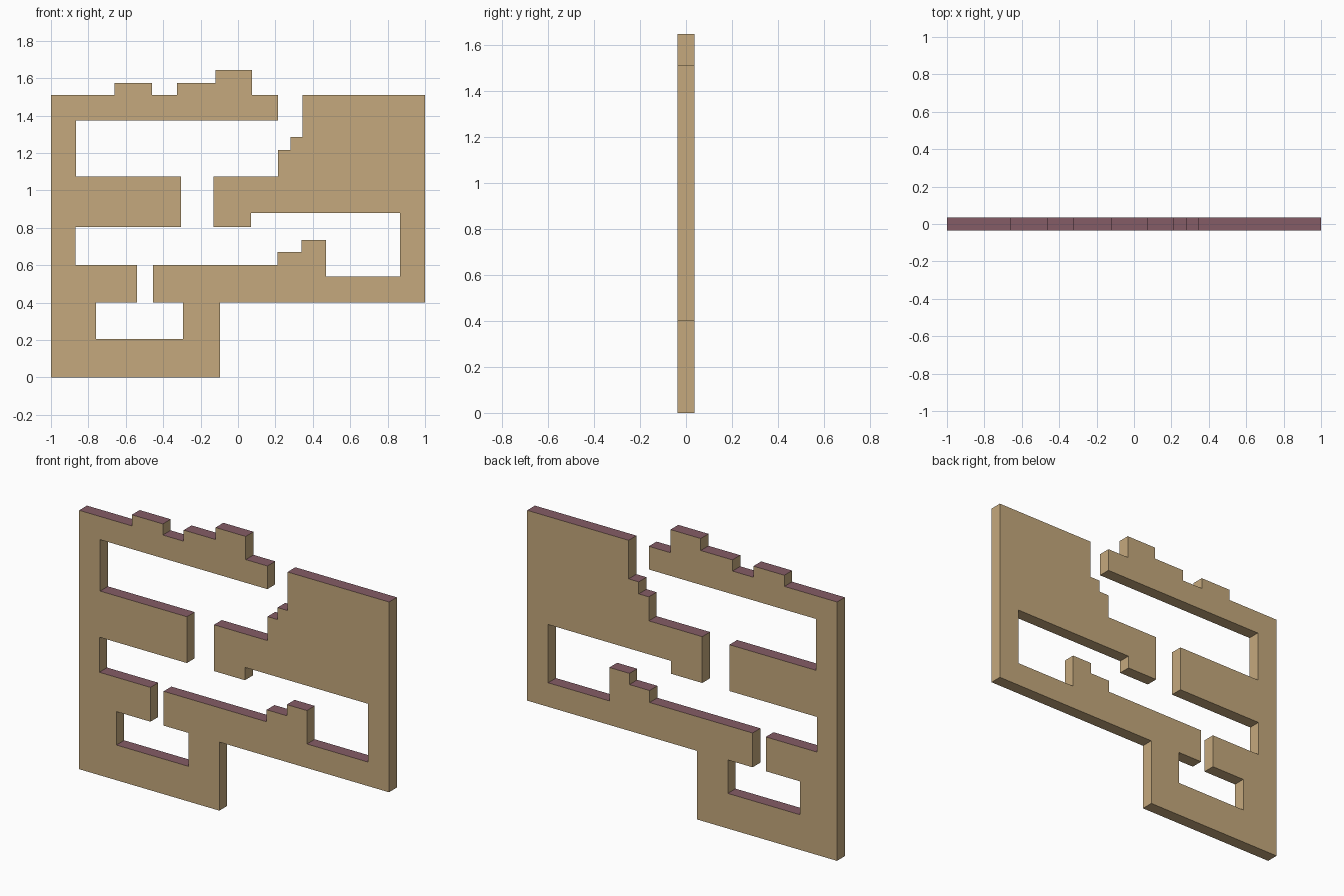
import bpy
import bmesh

if "Cube" in bpy.data.objects:
    bpy.data.objects.remove(bpy.data.objects["Cube"])

HALF_THICKNESS = 0.036


def material(name, color):
    m = bpy.data.materials.new(name)
    m.diffuse_color = (*color, 1.0)
    m.use_nodes = True
    m.node_tree.nodes["Principled BSDF"].inputs["Base Color"].default_value = m.diffuse_color
    return m


tan = material("tan wall", (0.558, 0.397, 0.205))
mauve = material("mauve top", (0.235, 0.107, 0.133))

# Stepped wall outline: every (x, z) pair is one move along x, then one along z
moves = [
    # base, underside and right edge
    (-0.095, 0.40), (1.0, 1.51),
    # staircase down the right block, into the middle gap
    (0.345, 1.285), (0.28, 1.215), (0.215, 1.075), (-0.13, 0.805),
    # right part of the middle cavity with its stepped floor
    (0.07, 0.88), (0.865, 0.54), (0.47, 0.735), (0.34, 0.67), (0.21, 0.60),
    # lower chamber
    (-0.455, 0.40), (-0.295, 0.205), (-0.76, 0.40), (-0.54, 0.60),
    # left part of the middle cavity, then the upper cavity
    (-0.87, 0.805), (-0.305, 1.075), (-0.865, 1.375), (0.215, 1.51),
    # battlements along the top
    (0.075, 1.645), (-0.12, 1.575), (-0.325, 1.51), (-0.46, 1.575),
    (-0.66, 1.51),
]
x, z = -1.0, 0.0
outline = [(x, z)]
for nx, nz in moves:
    outline += [(nx, z), (nx, nz)]
    z = nz
outline.append((-1.0, z))

# Extrude the outline through the wall thickness
bm = bmesh.new()
front = bm.faces.new([bm.verts.new((px, -HALF_THICKNESS, pz)) for px, pz in outline])
ext = bmesh.ops.extrude_face_region(bm, geom=[front], use_keep_orig=True)
back = [v for v in ext["geom"] if isinstance(v, bmesh.types.BMVert)]
bmesh.ops.translate(bm, verts=back, vec=(0, 2 * HALF_THICKNESS, 0))
bmesh.ops.recalc_face_normals(bm, faces=bm.faces)

# Upward ledges are mauve, everything else tan
for f in bm.faces:
    f.normal_update()
    f.material_index = 1 if f.normal.z > 0.5 else 0

mesh = bpy.data.meshes.new("stepped_wall")
bm.to_mesh(mesh)
bm.free()
mesh.materials.append(tan)
mesh.materials.append(mauve)
wall = bpy.data.objects.new("stepped_wall", mesh)
bpy.context.collection.objects.link(wall)
